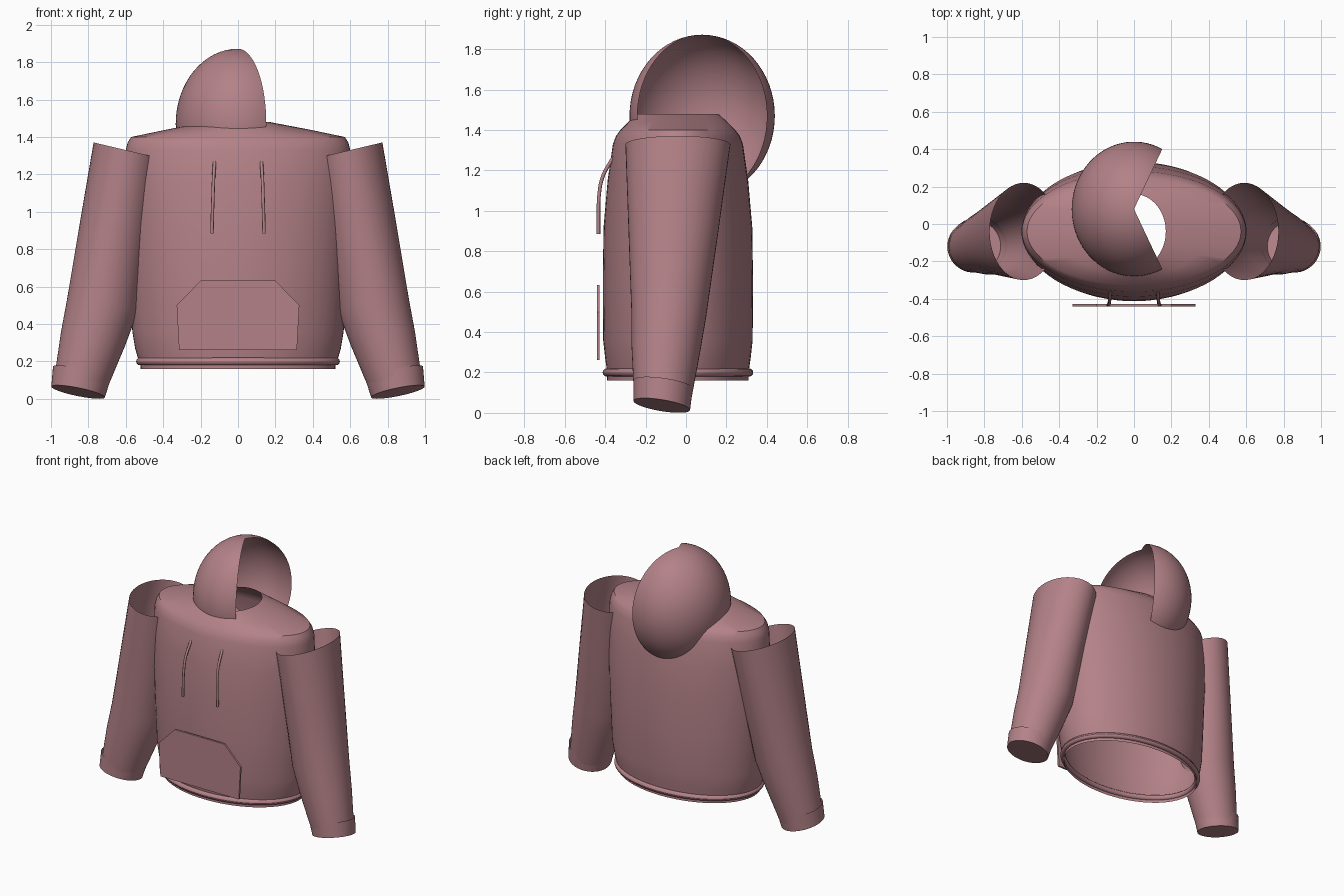
import bpy, bmesh
from math import sin, cos, pi, radians
from mathutils import Vector

cube = bpy.data.objects.get("Cube")
if cube:
    bpy.data.objects.remove(cube, do_unlink=True)

fabric = bpy.data.materials.new("dusty_rose_fabric")
fabric.use_nodes = True
rose = (0.45, 0.222, 0.245, 1)
fabric.diffuse_color = rose
fabric.node_tree.nodes["Principled BSDF"].inputs["Base Color"].default_value = rose


def finish(name, bm, angle=40):
    """Turn a bmesh into a smooth shaded object."""
    bmesh.ops.recalc_face_normals(bm, faces=bm.faces)
    mesh = bpy.data.meshes.new(name)
    bm.to_mesh(mesh)
    bm.free()
    mesh.materials.append(fabric)
    obj = bpy.data.objects.new(name, mesh)
    bpy.context.collection.objects.link(obj)
    bpy.ops.object.select_all(action="DESELECT")
    obj.select_set(True)
    bpy.context.view_layer.objects.active = obj
    bpy.ops.object.shade_smooth_by_angle(angle=radians(angle))
    return obj


def ring(center, rx, ry, tilt_x=0, tilt_y=0, count=48):
    """Closed ellipse, sheared in z to follow a leaning axis."""
    points = []
    for i in range(count):
        a = 2 * pi * i / count
        dx, dy = rx * cos(a), ry * sin(a)
        points.append(Vector(center) + Vector((dx, dy, tilt_x * dx + tilt_y * dy)))
    return points


def loft(name, rings, closed=True, cap_end=False, angle=40):
    """Skin a row of equal rings."""
    bm = bmesh.new()
    rows = [[bm.verts.new(p) for p in r] for r in rings]
    n = len(rows[0])
    for a, b in zip(rows, rows[1:]):
        for i in range(n if closed else n - 1):
            j = (i + 1) % n
            bm.faces.new((a[i], a[j], b[j], b[i]))
    if cap_end:
        bm.faces.new(rows[-1])
    if not closed:
        bmesh.ops.remove_doubles(bm, verts=bm.verts, dist=0.0001)
    return finish(name, bm, angle)


# Torso: open shell from hem to neck, (z, half width, half depth)
MID_Y = -0.04
torso = [(0.2, 0.53, 0.35), (0.27, 0.55, 0.36), (0.36, 0.565, 0.37),
         (0.65, 0.58, 0.372), (0.92, 0.595, 0.368), (1.15, 0.602, 0.348),
         (1.33, 0.6, 0.322), (1.37, 0.59, 0.307), (1.4, 0.572, 0.285),
         (1.44, 0.38, 0.245), (1.48, 0.17, 0.2)]
loft("torso", [ring((0, MID_Y, z), rx, ry, count=72) for z, rx, ry in torso])

# Hem: short band with a rolled welt above it
loft("hem_band", [ring((0, MID_Y, z), 0.52, 0.35, count=72) for z in (0.16, 0.21)])
welt = []
for k in range(13):
    a = 2 * pi * k / 12
    welt.append(ring((0, MID_Y, 0.2 + 0.02 * sin(a)),
                     0.525 + 0.02 * cos(a), 0.353 + 0.02 * cos(a), count=72))
loft("hem_welt", welt)

# Sleeves and cuffs on both sides
for side, label in ((1, "left"), (-1, "right")):
    def arm_ring(x, y, z, rx, ry, tilt_x, tilt_y):
        return ring((side * x, y, z), rx, ry, side * tilt_x, tilt_y)

    loft(label + "_sleeve", [
        arm_ring(0.59, -0.04, 1.328, 0.182, 0.26, 0.236, 0),
        arm_ring(0.66, -0.063, 0.9, 0.186, 0.222, 0.21, -0.05),
        arm_ring(0.725, -0.085, 0.5, 0.188, 0.186, 0.2, -0.1),
        arm_ring(0.775, -0.1, 0.32, 0.172, 0.17, 0.2, -0.12),
        arm_ring(0.85, -0.119, 0.05, 0.137, 0.138, 0.2, -0.16)], cap_end=True)
    loft(label + "_cuff", [
        arm_ring(0.834, -0.113, 0.142, 0.155, 0.147, 0.2, -0.14),
        arm_ring(0.855, -0.12, 0.037, 0.143, 0.14, 0.2, -0.16)], cap_end=True)

# Hood: thin egg shaped shell with a wedge left open on the left side
OPEN = radians(63)
hood = []
for k in range(33):
    t = pi * k / 32
    row = []
    for i in range(49):
        a = OPEN + (2 * pi - 2 * OPEN) * i / 48
        row.append((0.333 * sin(t) * cos(a), 0.08 + 0.36 * sin(t) * sin(a),
                    1.47 + 0.402 * cos(t)))
    hood.append(row)
loft("hood", hood, closed=False)

# Drawstrings: thin tubes dropping from the collar
for side, label in ((1, "left"), (-1, "right")):
    path = [(0.124, -0.345, 1.285), (0.127, -0.375, 1.24), (0.131, -0.412, 1.17),
            (0.134, -0.43, 1.08), (0.137, -0.433, 0.98), (0.139, -0.433, 0.885)]
    curve = bpy.data.curves.new(label + "_drawstring", "CURVE")
    curve.dimensions = "3D"
    curve.bevel_depth = 0.009
    curve.bevel_resolution = 2
    curve.use_fill_caps = True
    spline = curve.splines.new("BEZIER")
    spline.bezier_points.add(len(path) - 1)
    for point, (x, y, z) in zip(spline.bezier_points, path):
        point.co = (side * x, y, z)
        point.handle_left_type = point.handle_right_type = "AUTO"
    curve.materials.append(fabric)
    string = bpy.data.objects.new(label + "_drawstring", curve)
    bpy.context.collection.objects.link(string)

# Front pocket: flat panel with slanted hand openings
half = [(0.2, 0.632), (0.328, 0.5), (0.315, 0.262)]
outline = half + [(-x, z) for x, z in reversed(half)]
bm = bmesh.new()
panel = bm.faces.new([bm.verts.new((x, -0.441, z)) for x, z in outline])
back = bmesh.ops.extrude_face_region(bm, geom=[panel])
bmesh.ops.translate(bm, vec=(0, 0.014, 0),
                    verts=[v for v in back["geom"] if isinstance(v, bmesh.types.BMVert)])
# Close the front, which the extrusion may leave open
bmesh.ops.holes_fill(bm, edges=bm.edges, sides=0)
finish("front_pocket", bm, 30)
